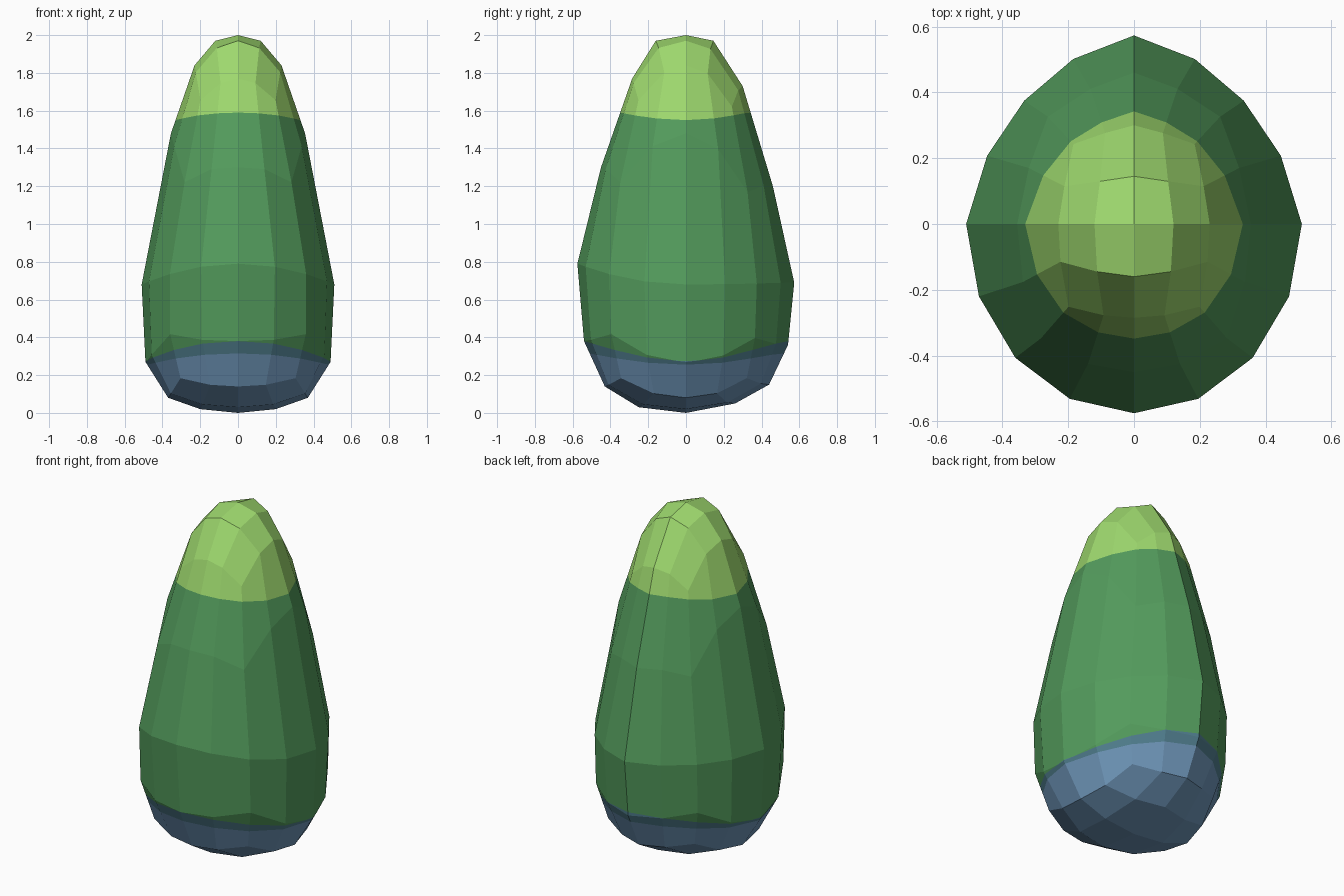
import bpy
import bmesh
import math
from mathutils import Vector

default_cube = bpy.data.objects.get("Cube")
if default_cube:
    bpy.data.objects.remove(default_cube, do_unlink=True)


def to_linear(channel):
    c = channel / 255
    return c / 12.92 if c <= 0.04045 else ((c + 0.055) / 1.055) ** 2.4


def make_material(name, rgb):
    colour = [to_linear(c) for c in rgb] + [1]
    material = bpy.data.materials.new(name)
    material.use_nodes = True
    material.diffuse_color = colour
    bsdf = material.node_tree.nodes["Principled BSDF"]
    bsdf.inputs["Base Color"].default_value = colour
    bsdf.inputs["Roughness"].default_value = 0.9
    return material


# Outlines from the bottom to the tip: (distance from the axis, height)
SIDE = [(0, 0), (.2, .02), (.37, .08), (.49, .27), (.51, .68),
        (.355, 1.48), (.23, 1.84), (.12, 1.97), (0, 2)]
FRONT = [(0, 0), (.25, .03), (.43, .14), (.54, .38), (.575, .79),
         (.45, 1.3), (.285, 1.77), (.16, 1.97), (0, 2)]
BACK = [(0, 0), (.26, .05), (.44, .15), (.54, .36), (.573, .69),
        (.46, 1.2), (.3, 1.73), (.145, 1.97), (0, 2)]


def outline_point(outline, t):
    """Smoothly interpolate an outline, t running from 0 to 8."""
    points = [Vector(p) for p in outline]
    mirror = Vector((-1, 1))
    points = [points[1] * mirror] + points + [points[-2] * mirror]
    i = min(int(t), len(outline) - 2)
    f = t - i
    a, b, c, d = points[i:i + 4]
    return b + f / 2 * (c - a + f * (2 * a - 5 * b + 4 * c - d
                                     + f * (3 * (b - c) + d - a)))


def shape_vertex(co):
    """Move a point of the gridded cube onto the egg-shaped body."""
    p = Vector([math.tan(math.pi / 4 * c) for c in co])
    flat = math.hypot(p.x, p.y)
    t = 4 + math.atan2(p.z, flat) / (math.pi / 8)
    cos, sin = (p.x / flat, p.y / flat) if flat > 1e-5 else (1, 0)
    side = outline_point(SIDE, t)
    end = outline_point(BACK if sin > 0 else FRONT, t)
    height = side.y + (end.y - side.y) * sin ** 2
    squeeze = 1 - 0.15 * abs(sin * cos) if sin > 0 else 1
    return Vector((side.x * cos * squeeze, end.x * sin * squeeze, height))


# Paint borders: (height at the sides, extra height at front and back)
BORDERS = [(.255, .06), (.275, .105), (1.55, .04)]


def border_lift(co, rise):
    flat = co.x ** 2 + co.y ** 2
    return rise * co.y ** 2 / flat if flat > 1e-6 else 0


def cut_border(bm, height, rise):
    """Cut the body along a border that rises towards front and back."""
    for v in bm.verts:
        v.co.z -= border_lift(v.co, rise)
    bmesh.ops.bisect_plane(bm, geom=bm.verts[:] + bm.edges[:] + bm.faces[:],
                           dist=1e-4, plane_co=(0, 0, height), plane_no=(0, 0, 1))
    for v in bm.verts:
        v.co.z += border_lift(v.co, rise)


# Body
bm = bmesh.new()
bmesh.ops.create_cube(bm, size=2)
bmesh.ops.subdivide_edges(bm, edges=bm.edges[:], cuts=3, use_grid_fill=True)
for v in bm.verts:
    v.co = shape_vertex(v.co)
for border in BORDERS:
    cut_border(bm, *border)

# Colour zones by height
for face in bm.faces:
    centre = face.calc_center_median()
    face.material_index = sum(centre.z > h + border_lift(centre, rise)
                              for h, rise in BORDERS)
bmesh.ops.recalc_face_normals(bm, faces=bm.faces[:])

mesh = bpy.data.meshes.new("egg_body")
bm.to_mesh(mesh)
bm.free()
for name, rgb in [("slate blue", (110, 149, 184)), ("teal", (80, 126, 142)),
                  ("leaf green", (83, 155, 92)), ("light green", (158, 217, 110))]:
    mesh.materials.append(make_material(name, rgb))
body = bpy.data.objects.new("egg_body", mesh)
bpy.context.collection.objects.link(body)
